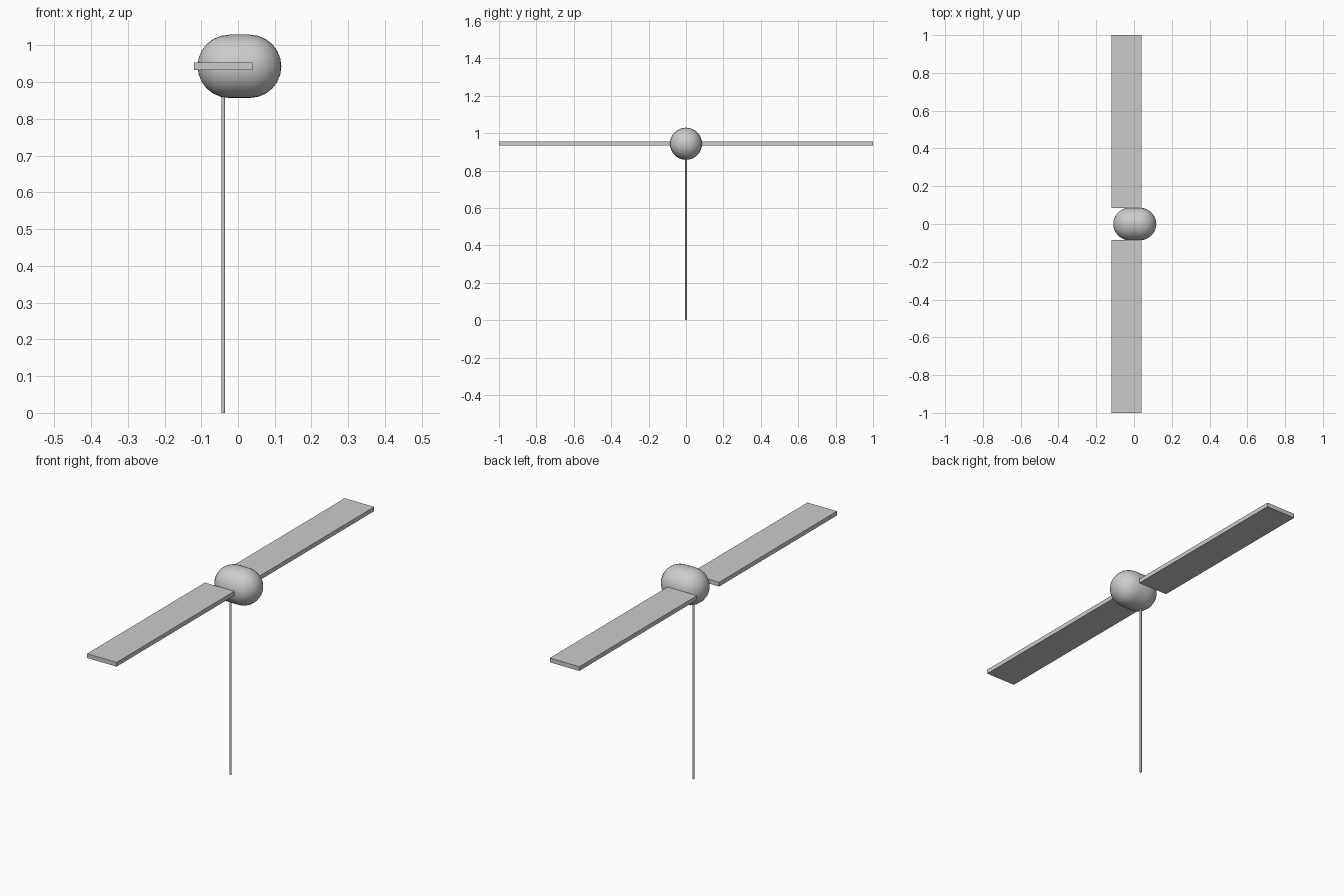
import bpy, bmesh, math
from mathutils import Matrix, Vector

old = bpy.data.objects.get("Cube")
if old:
    bpy.data.objects.remove(old, do_unlink=True)

grey = bpy.data.materials.new("plain grey")
grey.use_nodes = True
colour = (0.6, 0.6, 0.6, 1)
grey.diffuse_color = colour
grey.node_tree.nodes["Principled BSDF"].inputs["Base Color"].default_value = colour


def finish(name, bm):
    mesh = bpy.data.meshes.new(name)
    bmesh.ops.recalc_face_normals(bm, faces=bm.faces)
    bm.to_mesh(mesh)
    bm.free()
    mesh.materials.append(grey)
    obj = bpy.data.objects.new(name, mesh)
    bpy.context.collection.objects.link(obj)
    return obj


def box(name, low, high):
    low, high = Vector(low), Vector(high)
    bm = bmesh.new()
    bmesh.ops.create_cube(bm, size=1, matrix=Matrix.Translation((low + high) / 2)
                          @ Matrix.Diagonal((*(high - low), 1)))
    return finish(name, bm)


def smooth(obj, angle):
    bpy.ops.object.select_all(action="DESELECT")
    obj.select_set(True)
    bpy.context.view_layer.objects.active = obj
    bpy.ops.object.shade_smooth_by_angle(angle=math.radians(angle))


HUB_Z, HUB_R = 0.943, 0.086

# Hub: a capsule lying along x, spun from its outline
arc = [math.radians(a) for a in range(0, 91, 15)]
left, right = -0.024, 0.032
outline = [(left - HUB_R * math.cos(a), HUB_R * math.sin(a)) for a in arc]
outline += [(right + HUB_R * math.cos(a), HUB_R * math.sin(a)) for a in reversed(arc)]
bm = bmesh.new()
verts = [bm.verts.new((x, 0, HUB_Z + r)) for x, r in outline]
edges = [bm.edges.new(pair) for pair in zip(verts, verts[1:])]
bmesh.ops.spin(bm, geom=verts + edges, cent=(0, 0, HUB_Z), axis=(1, 0, 0),
               angle=math.tau, steps=32, use_merge=True)
bmesh.ops.remove_doubles(bm, verts=bm.verts, dist=0.0005)
smooth(finish("hub", bm), 40)

# Two flat blades, one on each side of the hub
for name, near, far in (("front_blade", -1, -0.086), ("back_blade", 0.086, 1)):
    box(name, (-0.12, near, 0.933), (0.04, far, 0.954))

# Thin mast under the hub
bm = bmesh.new()
MAST_TOP = HUB_Z - HUB_R + 0.005
bmesh.ops.create_cone(bm, cap_ends=True, segments=16, radius1=0.005, radius2=0.005,
                      depth=MAST_TOP, matrix=Matrix.Translation((-0.04, 0, MAST_TOP / 2)))
smooth(finish("mast", bm), 40)
